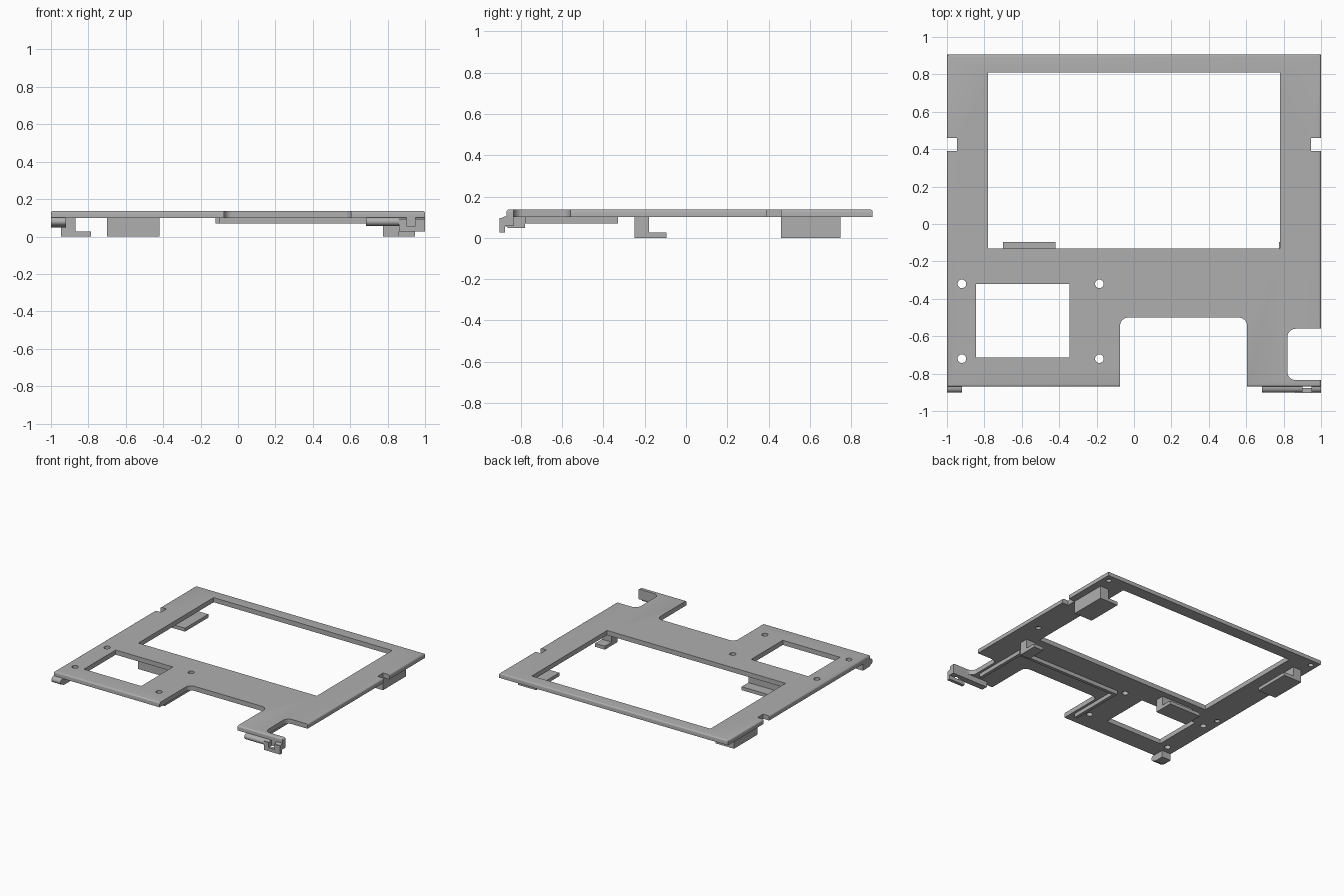
import bpy
import bmesh
import math
from mathutils import Matrix, Vector

old = bpy.data.objects.get("Cube")
if old:
    bpy.data.objects.remove(old)

grey = bpy.data.materials.new("matte grey")
grey.use_nodes = True
colour = (0.43, 0.43, 0.43, 1)
grey.diffuse_color = colour
grey.node_tree.nodes["Principled BSDF"].inputs["Base Color"].default_value = colour


def add_box(bm, x, y, z, round_radius=0):
    """Box from three ranges, optionally with rounded upright edges."""
    size = [b - a for a, b in (x, y, z)]
    mid = Vector([(a + b) / 2 for a, b in (x, y, z)])
    made = bmesh.ops.create_cube(bm, size=1, matrix=Matrix.Translation(mid) @ Matrix.Diagonal((*size, 1)))
    if round_radius:
        edges = {e for v in made["verts"] for e in v.link_edges
                 if abs((e.verts[0].co - e.verts[1].co).z) > 0.001}
        bmesh.ops.bevel(bm, geom=list(edges), offset=round_radius, segments=6,
                        profile=0.5, affect='EDGES')


def add_hole(bm, x, y, z, radius):
    depth = z[1] - z[0]
    bmesh.ops.create_cone(bm, cap_ends=True, segments=24, radius1=radius, radius2=radius, depth=depth,
                          matrix=Matrix.Translation((x, y, (z[0] + z[1]) / 2)))


def finish(bm, name):
    mesh = bpy.data.meshes.new(name)
    bm.to_mesh(mesh)
    bm.free()
    mesh.materials.append(grey)
    ob = bpy.data.objects.new(name, mesh)
    bpy.context.collection.objects.link(ob)
    return ob


def boxes(name, *ranges):
    bm = bmesh.new()
    for r in ranges:
        add_box(bm, *r)
    return finish(bm, name)


def profile_x(name, points, x):
    """Extrude a y-z outline along x."""
    bm = bmesh.new()
    face = bm.faces.new([bm.verts.new((x[0], y, z)) for y, z in points])
    out = bmesh.ops.extrude_face_region(bm, geom=[face])
    bmesh.ops.translate(bm, vec=(x[1] - x[0], 0, 0),
                        verts=[v for v in out["geom"] if isinstance(v, bmesh.types.BMVert)])
    bmesh.ops.recalc_face_normals(bm, faces=bm.faces)
    return finish(bm, name)


def cut(ob, cutter):
    cutter.hide_render = True
    cutter.hide_set(True)
    cutter.display_type = 'WIRE'
    mod = ob.modifiers.new("openings", 'BOOLEAN')
    mod.operation = 'DIFFERENCE'
    mod.solver = 'EXACT'
    mod.object = cutter


LOW, TOP = 0.10, 0.137
THROUGH = (0.05, 0.2)

# Main plate with a softened top rim
bm = bmesh.new()
add_box(bm, (-1, 1), (-0.87, 0.905), (LOW, TOP))
rim = [e for e in bm.edges if all(v.co.z > TOP - 0.001 for v in e.verts)]
bmesh.ops.bevel(bm, geom=rim, offset=0.012, segments=4, profile=0.5, affect='EDGES')
plate = finish(bm, "frame_plate")

# Openings, edge slots, screw holes and blind holes
bm = bmesh.new()
add_box(bm, (-0.78, 0.78), (-0.13, 0.81), THROUGH)
add_box(bm, (-0.845, -0.345), (-0.715, -0.32), THROUGH)
add_box(bm, (-0.075, 0.605), (-1.1, -0.5), THROUGH, 0.045)
add_box(bm, (0.82, 1.2), (-0.835, -0.56), THROUGH, 0.045)
for side in (-1, 1):
    add_box(bm, sorted((side * 0.947, side * 1.1)), (0.39, 0.46), THROUGH)
for x in (-0.92, -0.185):
    for y in (-0.72, -0.32):
        add_hole(bm, x, y, THROUGH, 0.023)
for x, y in ((-0.95, 0.85), (0.95, 0.85), (0.9, 0.0), (-0.95, -0.2)):
    add_hole(bm, x, y, (0.05, 0.12), 0.02)
cut(plate, finish(bm, "plate_cutter"))

# L-shaped retaining clips beneath the plate
for side, label in ((-1, "right"), (1, "left")):
    boxes(label + "_side_clip",
          (sorted((side * 0.87, side * 0.945)), (0.46, 0.75), (0, LOW)),
          (sorted((side * 0.785, side * 0.87)), (0.46, 0.75), (0, 0.027)))
for label, x in (("wide", (-0.70, -0.42)), ("narrow", (0.775, 0.86))):
    profile_x(label + "_lower_clip",
              [(-0.25, 0), (-0.095, 0), (-0.095, 0.027), (-0.18, 0.027), (-0.18, LOW), (-0.25, LOW)], x)

# Stiffening rib around the front recess
boxes("recess_rib",
      ((-0.12, -0.095), (-0.78, -0.33), (0.07, LOW)),
      ((-0.095, 0.775), (-0.355, -0.33), (0.07, LOW)),
      ((0.775, 0.80), (-0.78, -0.33), (0.07, LOW)))


def rounded_nose(back, bottom):
    """Outline of a hinge lug with a rounded front."""
    arc = [(-0.875 - 0.026 * math.sin(a), 0.08 + 0.023 * math.cos(a))
           for a in [math.pi * i / 10 for i in range(11)]]
    return [(back, bottom)] + [(back, 0.103)] + arc + [(-0.86, bottom)]


# Hinge lugs at the front corners
foot = profile_x("right_hinge_lug", rounded_nose(-0.78, 0.047), (-1, -0.92))
bar = profile_x("left_hinge_bar", rounded_nose(-0.835, 0.057), (0.685, 1))
hook = boxes("left_hinge_hook", ((0.86, 1), (-0.903, -0.878), (0.027, 0.095)))
slot = boxes("hook_slot_cutter", ((0.90, 0.95), (-1, -0.865), (0.055, 0.2)))
for ob in (bar, hook):
    cut(ob, slot)

for ob in (plate, foot, bar):
    bpy.context.view_layer.objects.active = ob
    bpy.ops.object.select_all(action='DESELECT')
    ob.select_set(True)
    bpy.ops.object.shade_smooth_by_angle(angle=math.radians(35))
